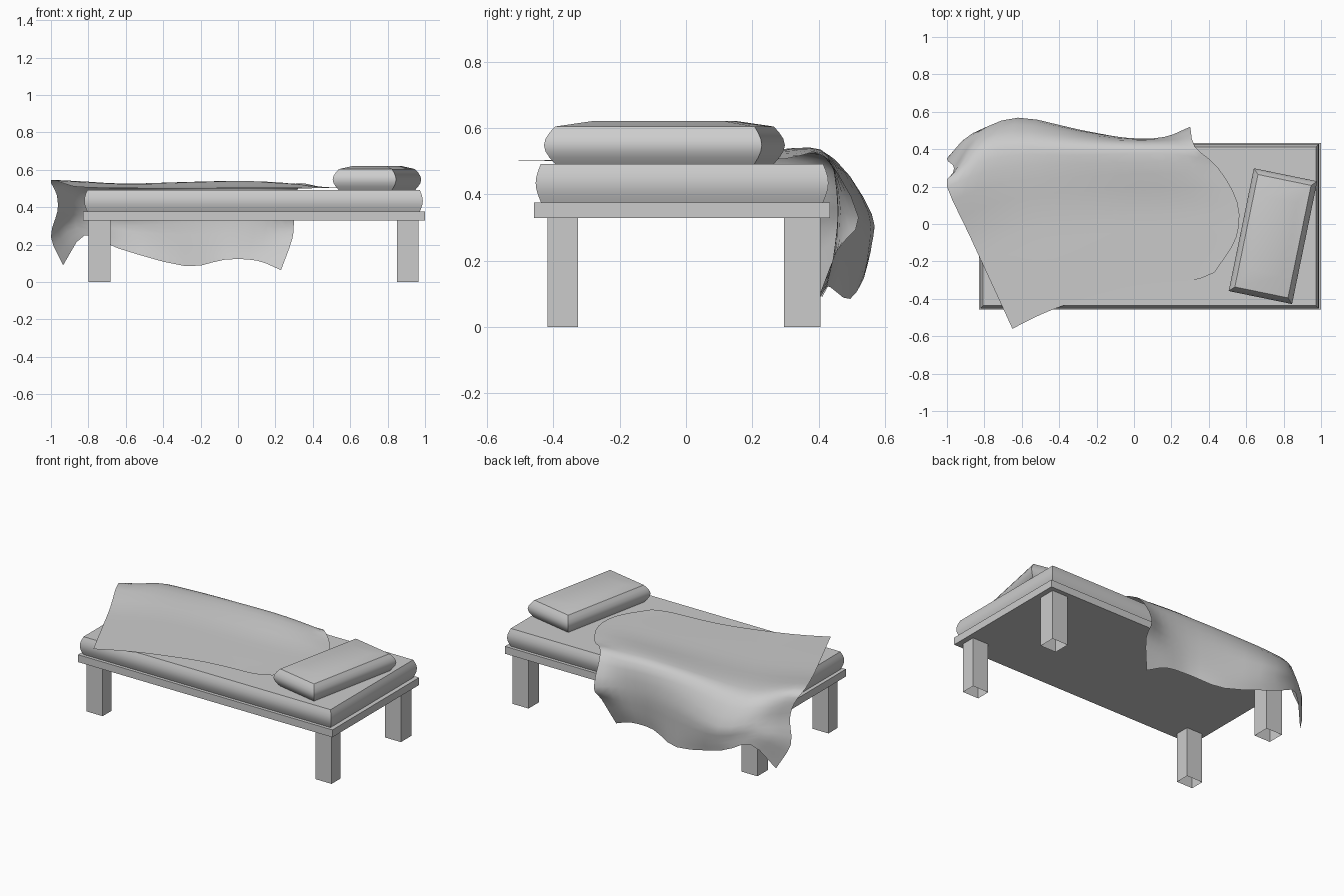
import bpy, math
from mathutils import Vector

if "Cube" in bpy.data.objects:
    bpy.data.objects.remove(bpy.data.objects["Cube"])


def make(name, verts, faces, loc=(0, 0, 0), rot=0.0, angle=None):
    me = bpy.data.meshes.new(name)
    me.from_pydata(verts, [], faces)
    me.update()
    ob = bpy.data.objects.new(name, me)
    bpy.context.collection.objects.link(ob)
    ob.location = loc
    ob.rotation_euler.z = rot
    if angle:
        bpy.ops.object.select_all(action='DESELECT')
        ob.select_set(True)
        bpy.context.view_layer.objects.active = ob
        bpy.ops.object.shade_smooth_by_angle(angle=math.radians(angle))
    return ob


def stacked(name, rings, loc=(0, 0, 0), rot=0.0, bottom=True, angle=None):
    """Rectangular rings (half x, half y, z) joined bottom to top."""
    verts, faces = [], []
    for hx, hy, z in rings:
        verts += [(-hx, -hy, z), (hx, -hy, z), (hx, hy, z), (-hx, hy, z)]
    for r in range(len(rings) - 1):
        for k in range(4):
            a, b = 4 * r + k, 4 * r + (k + 1) % 4
            faces.append((a, b, b + 4, a + 4))
    n = len(verts)
    faces.append((n - 4, n - 3, n - 2, n - 1))
    if bottom:
        faces.append((3, 2, 1, 0))
    return make(name, verts, faces, loc, rot, angle)


def bulged(hx, hy, z0, z1, bulge, steps=6):
    """Rings of a cushion side with a rounded profile."""
    rings = []
    for i in range(steps + 1):
        t = i / steps
        o = bulge * (math.sin(math.pi * t) - 1)
        rings.append((hx + o, hy + o, z0 + (z1 - z0) * t))
    return rings


# Bed base slab
stacked("bed_base", [(0.915, 0.446, 0.328), (0.915, 0.446, 0.376)], (0.085, -0.012, 0))

# Four legs, open underneath
for xn, x in (("left", -0.74), ("right", 0.908)):
    for yn, y, hy in (("front", -0.371, 0.046), ("back", 0.35, 0.055)):
        stacked(f"{yn}_{xn}_leg", [(0.058, hy, 0), (0.058, hy, 0.33)], (x, y, 0), bottom=False)

# Mattress with rounded sides
stacked("mattress", bulged(0.905, 0.441, 0.376, 0.492, 0.016), (0.083, -0.012, 0), angle=35)

# Pillow, turned a little, with a slightly domed top
stacked("pillow", bulged(0.173, 0.335, 0.492, 0.604, 0.028) + [(0.09, 0.2, 0.621)],
        (0.743, -0.065, 0), math.radians(-11.6), angle=35)

# Blanket: control rows from the front edge to the hanging back hem
front = [(-.65, -.56, .50), (-.5, -.485, .50), (-.33, -.42, .50), (-.07, -.345, .50),
         (.13, -.315, .50), (.32, -.30, .50), (.43, -.26, .503)]
crest = [(-1.0, .20, .547), (-.82, .27, .538), (-.62, .31, .527), (-.3, .32, .532),
         (0, .33, .54), (.23, .33, .532), (.45, .30, .507)]
hanging = [
    [(-.97, .27, .47), (-.85, .40, .505), (-.66, .455, .495), (-.33, .435, .515),
     (-.02, .43, .515), (.19, .43, .505), (.325, .415, .515)],
    [(-.965, .31, .38), (-.84, .475, .39), (-.63, .56, .34), (-.3, .50, .37),
     (-.03, .46, .36), (.16, .465, .35), (.30, .52, .33)],
    [(-1.0, .35, .24), (-.87, .48, .31), (-.61, .56, .25), (-.29, .50, .2),
     (-.05, .45, .22), (.13, .445, .21), (.29, .455, .23)],
    [(-.935, .41, .09), (-.82, .505, .25), (-.64, .545, .18), (-.28, .495, .085),
     (-.07, .435, .12), (.1, .42, .115), (.23, .39, .064)]]

rows = [front]
for t in (1 / 3, 2 / 3):
    row = []
    for i, (a, b) in enumerate(zip(front, crest)):
        p = Vector(a).lerp(Vector(b), t)
        p.x += 0.11 * (i / 6) ** 3
        p.z = 0.503 + 0.5 * t * (p.z - 0.503)
        row.append(p)
    rows.append(row)
rows += [crest] + hanging


def spline(pts, sub=3):
    """Smooth curve through the points."""
    pts = [Vector(p) for p in pts]
    ext = [2 * pts[0] - pts[1]] + pts + [2 * pts[-1] - pts[-2]]
    out = []
    for i in range(1, len(ext) - 2):
        p0, p1, p2, p3 = ext[i - 1:i + 3]
        for s in range(sub):
            t = s / sub
            out.append(0.5 * (2 * p1 + (p2 - p0) * t + (2 * p0 - 5 * p1 + 4 * p2 - p3) * t * t
                              + (3 * p1 - p0 - 3 * p2 + p3) * t ** 3))
    return out + [pts[-1]]


cols = [spline(c) for c in zip(*[spline(r) for r in rows])]
m = len(cols[0])
make("blanket", [p for c in cols for p in c],
     [(i * m + j, (i + 1) * m + j, (i + 1) * m + j + 1, i * m + j + 1)
      for i in range(len(cols) - 1) for j in range(m - 1)], angle=80)
